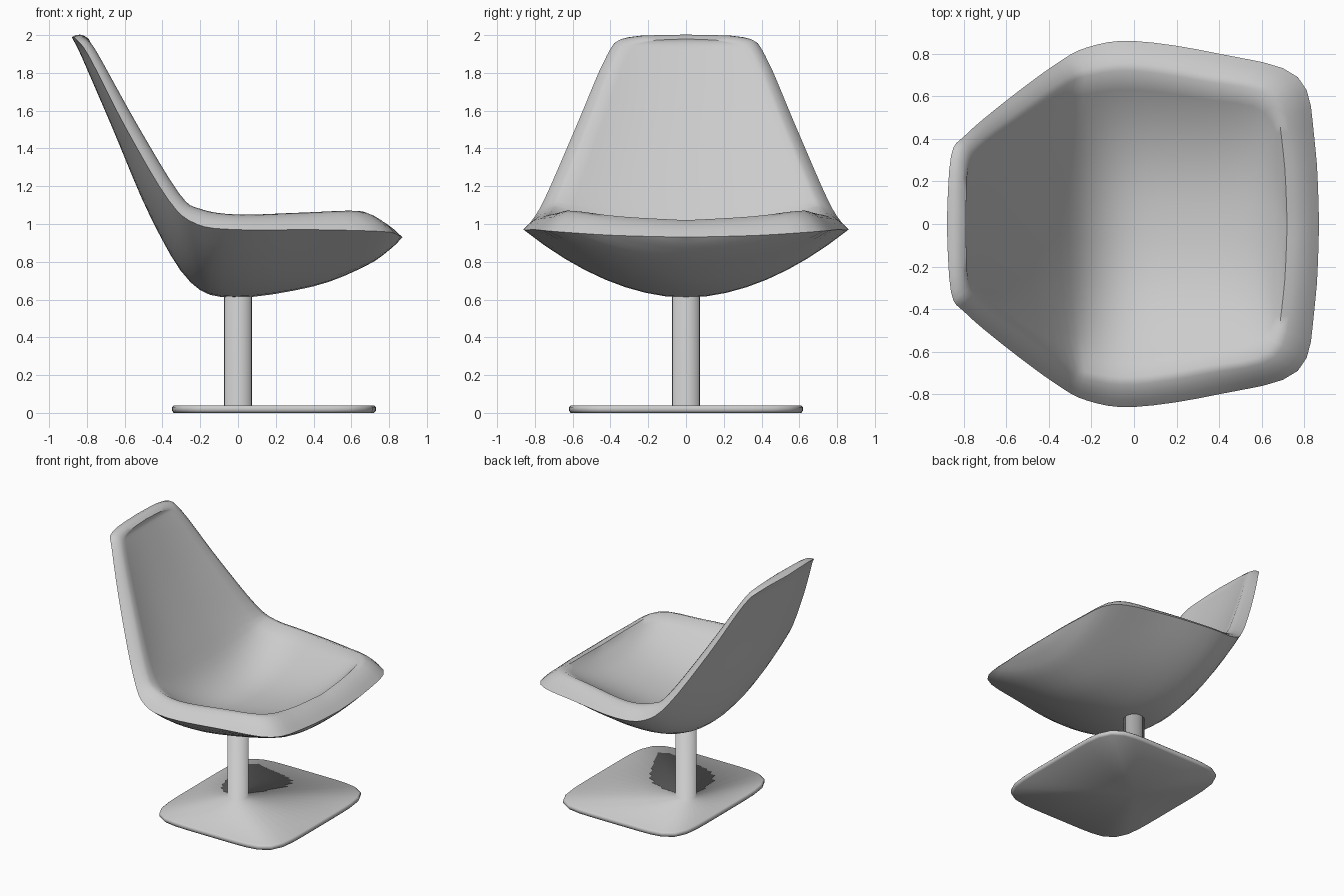
import bpy, bmesh, math
from mathutils import Vector

cube = bpy.data.objects.get("Cube")
if cube:
    bpy.data.objects.remove(cube)

grey = bpy.data.materials.new("light_grey")
grey.use_nodes = True
COLOUR = (0.6, 0.6, 0.6, 1)
grey.diffuse_color = COLOUR
grey.node_tree.nodes["Principled BSDF"].inputs["Base Color"].default_value = COLOUR


def finish(bm, name, angle):
    """Turn a bmesh into a smooth shaded object."""
    bmesh.ops.remove_doubles(bm, verts=bm.verts, dist=0.0005)
    bmesh.ops.recalc_face_normals(bm, faces=bm.faces)
    mesh = bpy.data.meshes.new(name)
    bm.to_mesh(mesh)
    bm.free()
    mesh.materials.append(grey)
    obj = bpy.data.objects.new(name, mesh)
    bpy.context.collection.objects.link(obj)
    bpy.ops.object.select_all(action='DESELECT')
    obj.select_set(True)
    bpy.context.view_layer.objects.active = obj
    bpy.ops.object.shade_smooth_by_angle(angle=math.radians(angle))
    return obj


def skin(bm, rows, closed=False):
    """Bridge rows of points with quads."""
    grid = [[bm.verts.new(p) for p in row] for row in rows]
    for a, b in zip(grid, grid[1:]):
        count = len(a) if closed else len(a) - 1
        for i in range(count):
            j = (i + 1) % len(a)
            bm.faces.new((a[i], a[j], b[j], b[i]))
    return grid


def catmull(p0, p1, p2, p3, t):
    return [0.5 * (2 * b + (c - a) * t + (2 * a - 5 * b + 4 * c - d) * t * t
                   + (3 * b - a - 3 * c + d) * t ** 3)
            for a, b, c, d in zip(p0, p1, p2, p3)]


# Seat stations, front to top of back:
# rim x y z, lip x y z, underside x z, inner floor x z
STATIONS = [
    (.87, 0, .93, .72, 0, 1.02, .87, .93, .72, 1.02),
    (.85, .38, .94, .70, .35, 1.04, .81, .87, .67, .97),
    (.77, .69, .96, .63, .60, 1.07, .68, .78, .55, .90),
    (.4, .80, .97, .33, .67, 1.06, .4, .67, .33, .84),
    (0, .86, .97, 0, .72, 1.05, -.02, .61, 0, .80),
    (-.22, .83, 1.0, -.2, .70, 1.08, -.25, .69, -.22, .90),
    (-.37, .75, 1.13, -.31, .66, 1.16, -.46, 1.03, -.39, 1.15),
    (-.6, .58, 1.52, -.53, .51, 1.52, -.67, 1.52, -.59, 1.52),
    (-.79, .42, 1.89, -.73, .36, 1.88, -.83, 1.89, -.76, 1.88),
    (-.86, .32, 1.98, -.78, .27, 1.96, -.87, 1.97, -.79, 1.95),
    (-.88, 0, 1.99, -.79, 0, 1.98, -.88, 1.99, -.79, 1.98),
]
STEPS, ACROSS = 4, 8


def cross_section(s):
    """Half section: under the shell, over the rim, down to the floor."""
    rim, lip = Vector(s[0:3]), Vector(s[3:6])
    under, floor = Vector((s[6], 0, s[7])), Vector((s[8], 0, s[9]))

    def sweep(a, b, power, t):
        k = t ** power
        return Vector((a.x + (b.x - a.x) * k, b.y * t, a.z + (b.z - a.z) * k))

    outer = [sweep(under, rim, 1.9, i / ACROSS) for i in range(ACROSS + 1)]
    inner = [sweep(floor, lip, 2.3, i / ACROSS) for i in range(ACROSS, -1, -1)]
    roll = [rim.lerp(lip, t) + Vector((0, 0, 0.07 * t * (1 - t)))
            for t in (0.25, 0.5, 0.75)]
    return outer + roll + inner


# Seat shell
last = len(STATIONS) - 1
sections = []
for i in range(last):
    pts = [STATIONS[min(max(i + k, 0), last)] for k in (-1, 0, 1, 2)]
    sections += [cross_section(catmull(*pts, n / STEPS)) for n in range(STEPS)]
sections.append(cross_section(STATIONS[last]))
bm = bmesh.new()
for side in (1, -1):
    skin(bm, [[(p.x, p.y * side, p.z) for p in row] for row in sections])
bmesh.ops.dissolve_degenerate(bm, edges=bm.edges, dist=0.0004)
finish(bm, "seat_shell", 60)

# Pedestal: rounded square foot plate flowing into the round post
SIDES = 48


def power_ring(cx, a, b, n, z):
    ring = []
    for i in range(SIDES):
        t = math.tau * i / SIDES
        c, s = math.cos(t), math.sin(t)
        r = (abs(c) ** n + abs(s) ** n) ** (-1 / n)
        ring.append((cx + a * r * c, b * r * s, z))
    return ring


bm = bmesh.new()
rings = skin(bm, [
    power_ring(.19, .53, .61, 6, 0),
    power_ring(.19, .54, .62, 6, .012),
    power_ring(.19, .54, .62, 6, .03),
    power_ring(.19, .53, .61, 6, .04),
    power_ring(0, .073, .073, 2, .04),
    power_ring(0, .073, .073, 2, .66),
], closed=True)
bm.faces.new(rings[-1])
hub = bm.verts.new((0, 0, 0))
for i in range(SIDES):
    bm.faces.new((hub, rings[0][i - 1], rings[0][i]))
finish(bm, "pedestal", 100)
